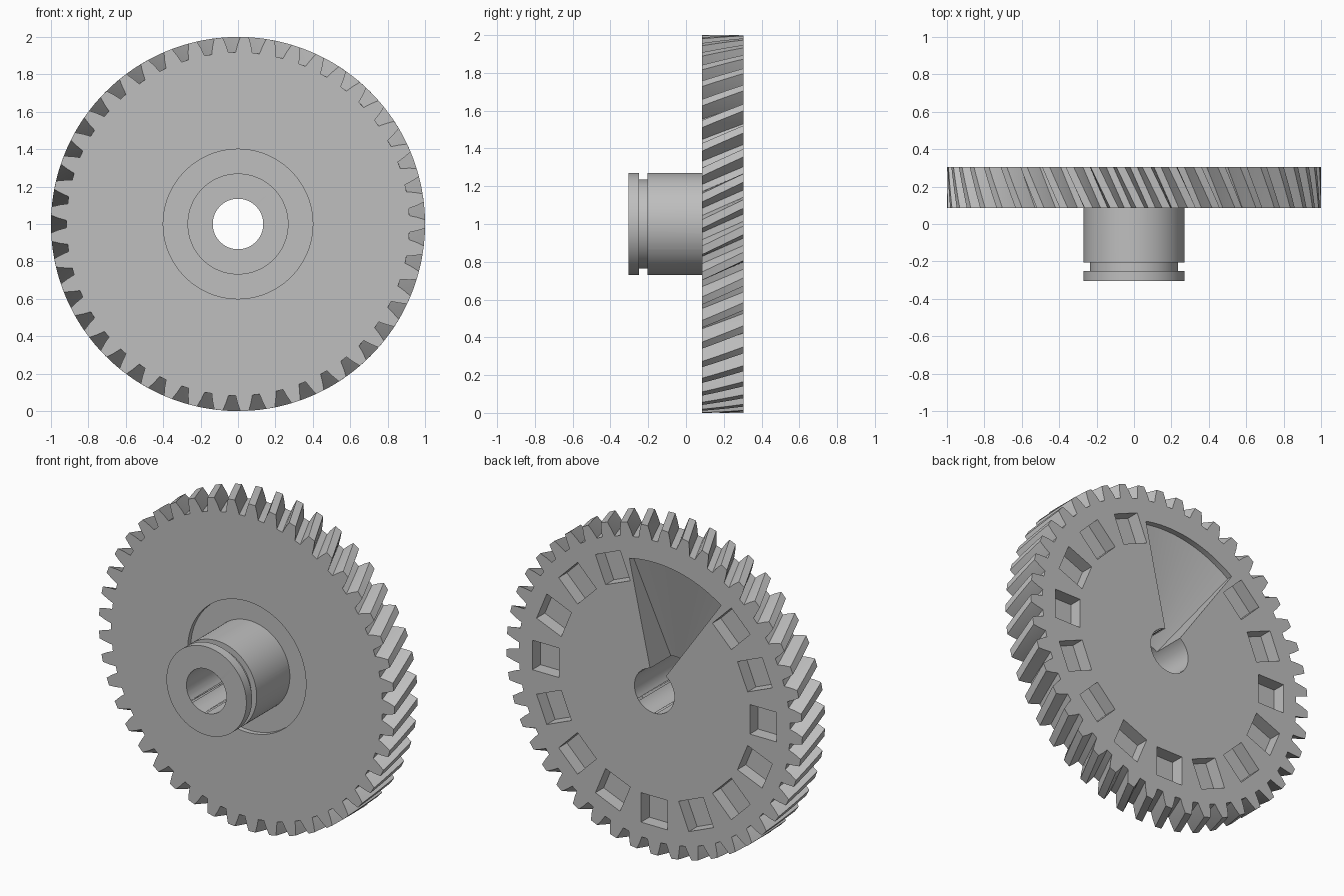
import bpy, bmesh
from math import sin, cos, pi, radians
from mathutils import Matrix

old = bpy.data.objects.get("Cube")
if old:
    bpy.data.objects.remove(old, do_unlink=True)

FRONT, BACK = 0.085, 0.305      # wheel faces along y
BORE, HUB, RECESS = 0.135, 0.27, 0.4
TEETH, TWIST, LAYERS = 45, 0.107, 6

steel = bpy.data.materials.new("plain grey")
steel.use_nodes = True
GREY = (0.52, 0.52, 0.52, 1)
steel.diffuse_color = GREY
steel.node_tree.nodes["Principled BSDF"].inputs["Base Color"].default_value = GREY


def polar(r, angle, y):
    """Point around the axle, which runs along y at z = 1."""
    return (r * cos(angle), y, 1 + r * sin(angle))


def finish(name, bm):
    bmesh.ops.recalc_face_normals(bm, faces=bm.faces)
    mesh = bpy.data.meshes.new(name)
    bm.to_mesh(mesh)
    bm.free()
    obj = bpy.data.objects.new(name, mesh)
    mesh.materials.append(steel)
    bpy.context.collection.objects.link(obj)
    return obj


def skin(bm, rings, closed):
    """Join successive closed rings of vertices; cap the ends if not closed."""
    pairs = list(zip(rings, rings[1:]))
    if closed:
        pairs.append((rings[-1], rings[0]))
    else:
        bm.faces.new(rings[0])
        bm.faces.new(rings[-1])
    for a, b in pairs:
        for i in range(len(a)):
            j = (i + 1) % len(a)
            bm.faces.new((a[i], a[j], b[j], b[i]))


def spin(name, profile, start=0.0, sweep=2 * pi, steps=96):
    """Turn an (r, y) profile around the axle, fully or over a sector."""
    bm = bmesh.new()
    full = sweep > 6.28
    count = steps if full else steps + 1
    rings = [[bm.verts.new(polar(r, start + sweep * k / steps, y)) for r, y in profile]
             for k in range(count)]
    skin(bm, rings, full)
    return finish(name, bm)


def combine(target, tool, operation):
    """Apply a boolean and discard the tool."""
    tool.hide_render = True
    mod = target.modifiers.new(operation.lower(), "BOOLEAN")
    mod.operation, mod.object, mod.solver = operation, tool, "EXACT"
    bpy.ops.object.select_all(action="DESELECT")
    bpy.context.view_layer.objects.active = target
    target.select_set(True)
    bpy.ops.object.modifier_apply(modifier=mod.name)
    bpy.data.objects.remove(tool, do_unlink=True)


# Helical toothed wheel: each tooth space is a curved trapezoid, twisted along y
pitch = 2 * pi / TEETH
space = [(1.0, -0.047), (0.957, -0.032), (0.917, -0.021),
         (0.917, 0.021), (0.957, 0.032), (1.0, 0.047)]
bm = bmesh.new()
rings = []
for k in range(LAYERS + 1):
    t = k / LAYERS
    rings.append([bm.verts.new(polar(r, pi + n * pitch + a + TWIST * t,
                                     FRONT + (BACK - FRONT) * t))
                  for n in range(TEETH) for r, a in space])
skin(bm, rings, False)
wheel = finish("helical_gear", bm)

# Shallow ring recess around the hub on the front face
recess = spin("recess_cutter", [(0.2, 0.0), (RECESS, 0.0), (RECESS, FRONT + 0.03), (0.2, FRONT + 0.03)])
combine(wheel, recess, "DIFFERENCE")

# Hub with a retaining groove
hub = spin("hub", [(0.1, -0.305), (HUB, -0.305), (HUB, -0.25), (0.235, -0.25),
                   (0.235, -0.205), (HUB, -0.205), (HUB, 0.2), (0.1, 0.2)])
combine(wheel, hub, "UNION")

# Through bore
bpy.ops.mesh.primitive_cylinder_add(vertices=64, radius=BORE, depth=2,
                                    location=(0, 0, 1), rotation=(pi / 2, 0, 0))
combine(wheel, bpy.context.object, "DIFFERENCE")

# Sector cut in the back face with a conical floor falling towards the bore
sector = spin("sector_cutter", [(0.05, 0.35), (0.05, 0.083), (0.785, 0.27), (0.785, 0.35)],
              radians(77.5), radians(47.5), 24)
combine(wheel, sector, "DIFFERENCE")

# Square pockets around the back face, leaving out the two places in the sector
bm = bmesh.new()
for n in range(16):
    if n in (4, 5):
        continue
    place = (Matrix.Translation((0, BACK, 1)) @ Matrix.Rotation(-n * pi / 8, 4, "Y")
             @ Matrix.Translation((0.735, 0, 0)) @ Matrix.Diagonal((0.18, 0.16, 0.18, 1)))
    bmesh.ops.create_cube(bm, size=1, matrix=place)
combine(wheel, finish("pocket_cutter", bm), "DIFFERENCE")

# Smooth round surfaces, crisp edges
bpy.ops.object.shade_smooth_by_angle(angle=radians(20))
